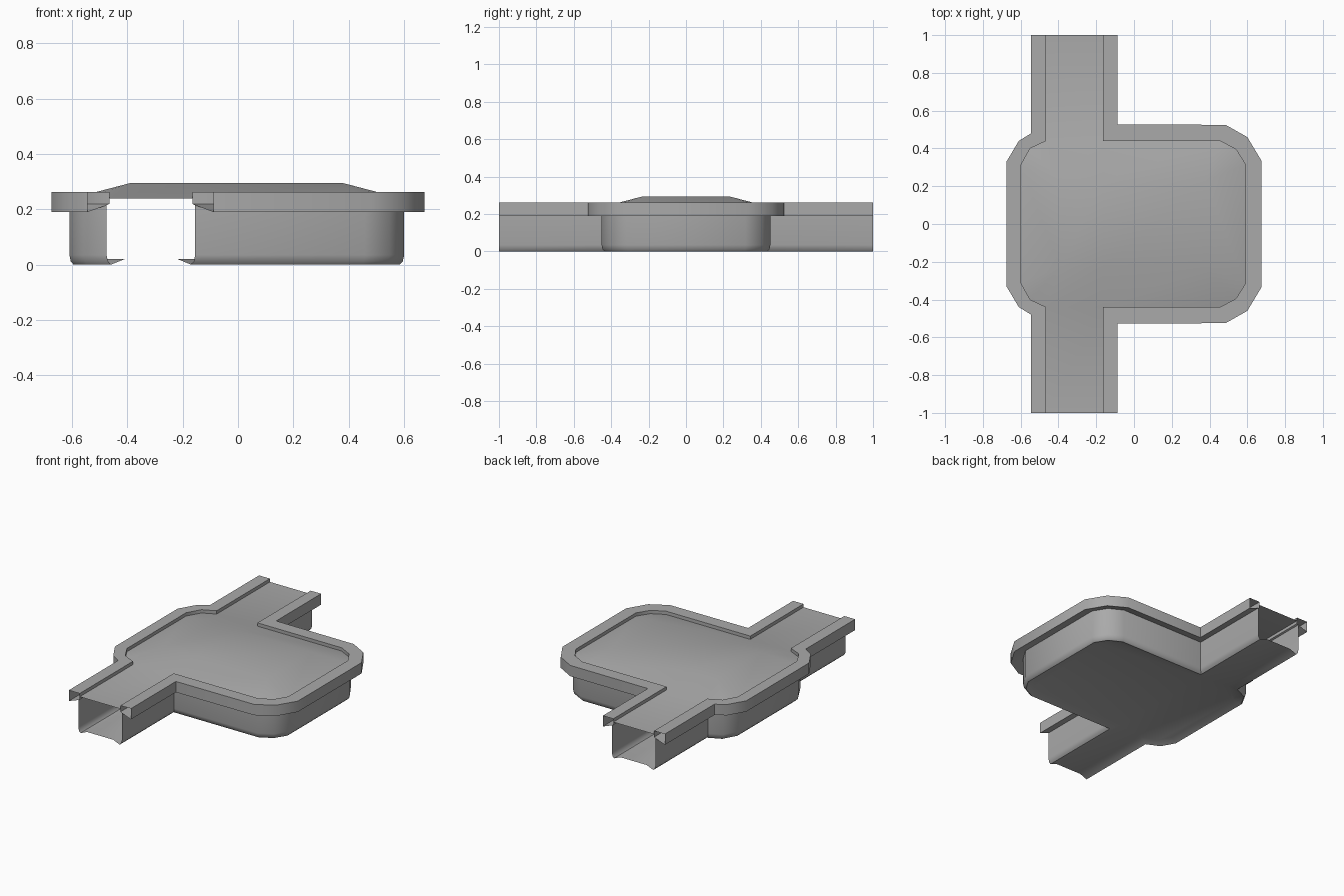
import bpy, bmesh, math
from mathutils import Vector

cube = bpy.data.objects.get("Cube")
if cube:
    bpy.data.objects.remove(cube, do_unlink=True)

stone = bpy.data.materials.new("plain grey")
stone.use_nodes = True
GREY = (0.4, 0.4, 0.4, 1)
stone.diffuse_color = GREY
stone.node_tree.nodes["Principled BSDF"].inputs["Base Color"].default_value = GREY

# Plan outlines (inner rim edge, outer rim edge), back half only
LEFT_BANK = [((-.465, 1), (-.545, 1)), ((-.465, .44), (-.545, .48)),
             ((-.55, .4), (-.61, .44)), ((-.6, .31), (-.675, .33))]
RIGHT_BANK = [((-.165, 1), (-.088, 1)), ((-.165, .44), (-.088, .527)),
              ((.455, .44), (.485, .525)), ((.54, .395), (.6, .46)),
              ((.59, .315), (.675, .335))]


def outline(bank, t):
    """Bank line from back to front; t = 0 inner edge, 1 outer edge."""
    half = [Vector(a).lerp(Vector(b), t) for a, b in bank]
    return half + [Vector((p.x, -p.y)) for p in reversed(half)]


def loft(bm, bank, section):
    """Sweep a (t, z) section along a bank."""
    rows = [[bm.verts.new((p.x, p.y, z)) for p in outline(bank, t)] for t, z in section]
    for a, b in zip(rows, rows[1:]):
        for i in range(len(a) - 1):
            bm.faces.new((a[i], a[i + 1], b[i + 1], b[i]))


def finish(bm, name, angle=40):
    bmesh.ops.remove_doubles(bm, verts=bm.verts, dist=0.0005)
    bmesh.ops.recalc_face_normals(bm, faces=bm.faces)
    mesh = bpy.data.meshes.new(name)
    bm.to_mesh(mesh)
    bm.free()
    mesh.materials.append(stone)
    obj = bpy.data.objects.new(name, mesh)
    bpy.context.collection.objects.link(obj)
    bpy.ops.object.select_all(action='DESELECT')
    obj.select_set(True)
    bpy.context.view_layer.objects.active = obj
    bpy.ops.object.shade_smooth_by_angle(angle=math.radians(angle))


# Hollow rim along both banks
RIM = [(0, .22), (0, .262), (1, .262), (1, .19), (.13, .215), (0, .22)]
for name, bank in (("left_rim", RIGHT_BANK), ("right_rim", LEFT_BANK)):
    bm = bmesh.new()
    loft(bm, bank, RIM)
    finish(bm, name)

# Basin walls with a rounded foot, and the slightly raised floor
FLOOR_T, FLOOR_Z = -.69, .02
WALL = [(.13, .215), (.13, .035), (.07, .012), (-.07, 0), (FLOOR_T, FLOOR_Z)]
bm = bmesh.new()
loft(bm, LEFT_BANK, WALL)
loft(bm, RIGHT_BANK, WALL)
floor = outline(LEFT_BANK, FLOOR_T) + outline(RIGHT_BANK, FLOOR_T)[::-1]
bm.faces.new([bm.verts.new((p.x, p.y, FLOOR_Z)) for p in floor])
finish(bm, "basin")

# Top surface: flat in the channels, gently raised over the basin
EDGE_Z, TOP_Z = .24, .295
bm = bmesh.new()
left, right = outline(LEFT_BANK, 0), outline(RIGHT_BANK, 0)
ring = left[1:-1] + right[1:-1][::-1]
top = [Vector((min(max(p.x, -.39), .38), min(max(p.y, -.23), .23))) for p in ring]
edge_verts = [bm.verts.new((p.x, p.y, EDGE_Z)) for p in ring]
top_verts = [bm.verts.new((p.x, p.y, TOP_Z)) for p in top]
for i in range(len(ring)):
    j = (i + 1) % len(ring)
    if (top[i] - top[j]).length < 0.001:
        bm.faces.new((edge_verts[i], edge_verts[j], top_verts[i]))
    else:
        bm.faces.new((edge_verts[i], edge_verts[j], top_verts[j], top_verts[i]))
bmesh.ops.remove_doubles(bm, verts=top_verts, dist=0.0005)
bm.faces.new([v for v in top_verts if v.is_valid])
for end in (0, -1):
    step = 1 if end == 0 else -2
    quad = (left[end], left[step], right[step], right[end])
    bm.faces.new([bm.verts.new((p.x, p.y, EDGE_Z)) for p in quad])
finish(bm, "raised_surface")
for poly in bpy.data.objects["raised_surface"].data.polygons:
    if poly.normal.z < 0:
        poly.flip()
